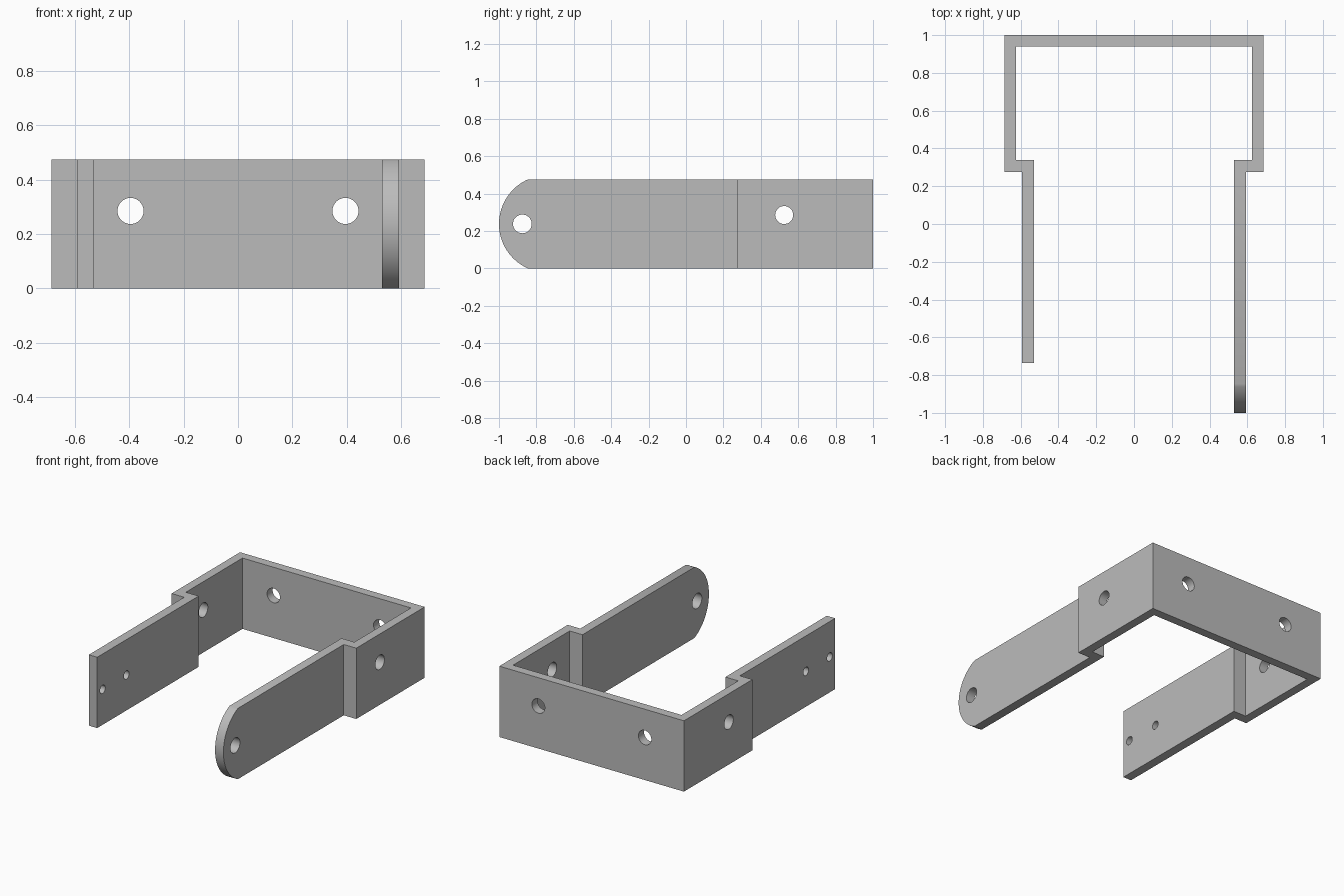
import bpy, bmesh, math
from mathutils import Vector

cube = bpy.data.objects.get("Cube")
if cube:
    bpy.data.objects.remove(cube, do_unlink=True)

HEIGHT = 0.475
MID = HEIGHT / 2

grey = bpy.data.materials.new("plain grey")
grey.use_nodes = True
colour = (0.5, 0.5, 0.5, 1)
grey.diffuse_color = colour
grey.node_tree.nodes["Principled BSDF"].inputs["Base Color"].default_value = colour


def prism(name, points, direction):
    """Extrude a closed planar outline along a direction."""
    bm = bmesh.new()
    face = bm.faces.new([bm.verts.new(p) for p in points])
    ext = bmesh.ops.extrude_face_region(bm, geom=[face])
    verts = [v for v in ext["geom"] if isinstance(v, bmesh.types.BMVert)]
    bmesh.ops.translate(bm, verts=verts, vec=Vector(direction))
    bmesh.ops.recalc_face_normals(bm, faces=bm.faces)
    mesh = bpy.data.meshes.new(name)
    bm.to_mesh(mesh)
    bm.free()
    obj = bpy.data.objects.new(name, mesh)
    obj.data.materials.append(grey)
    bpy.context.collection.objects.link(obj)
    return obj


def cut(target, cutter):
    """Subtract a cutter from the target and discard it."""
    cutter.hide_render = True
    bpy.context.view_layer.objects.active = target
    mod = target.modifiers.new("cut", "BOOLEAN")
    mod.operation = "DIFFERENCE"
    mod.solver = "EXACT"
    mod.object = cutter
    bpy.ops.object.modifier_apply(modifier=mod.name)
    bpy.data.objects.remove(cutter, do_unlink=True)


def drill(target, x, y, z, radius, axis):
    """Round hole through one wall, along x or y."""
    rot = (0, math.pi / 2, 0) if axis == "x" else (math.pi / 2, 0, 0)
    bpy.ops.mesh.primitive_cylinder_add(vertices=48, radius=radius, depth=0.2,
                                        location=(x, y, z), rotation=rot)
    cutter = bpy.context.object
    cutter.data.materials.append(grey)
    cut(target, cutter)


# Stepped U-shaped strip: half outline from outer back corner to inner back corner
def half(side, tip):
    pts = [(0.685, 1), (0.685, 0.275), (0.592, 0.275), (0.592, tip),
           (0.53, tip), (0.53, 0.34), (0.625, 0.34), (0.625, 0.94)]
    return [(side * x, y, 0) for x, y in pts]


outline = half(1, -1) + half(-1, -0.735)[::-1]
bracket = prism("bracket", outline, (0, 0, HEIGHT))

# Rounded tip of the long arm
radius, centre = 0.26, -0.74
spread = math.asin(MID / radius)
arc = []
for i in range(33):
    a = spread * (i / 16 - 1)
    arc.append((0.4, centre - radius * math.cos(a), MID + radius * math.sin(a)))
root = arc[0][1]
corners = [(0.4, root, 0.6), (0.4, -1.2, 0.6), (0.4, -1.2, -0.1), (0.4, root, -0.1)]
cut(bracket, prism("tip_cutter", arc + corners, (0.3, 0, 0)))

# Holes in the back and side walls
for side in (-1, 1):
    drill(bracket, side * 0.395, 0.97, 0.285, 0.048, "y")
    drill(bracket, side * 0.655, 0.525, 0.285, 0.048, "x")

# Pivot hole in the long arm, two small holes in the short arm
drill(bracket, 0.56, -0.875, MID, 0.05, "x")
for y in (-0.677, -0.425):
    drill(bracket, -0.56, y, MID, 0.028, "x")

bpy.ops.object.select_all(action="DESELECT")
bracket.select_set(True)
bpy.context.view_layer.objects.active = bracket
bpy.ops.object.shade_smooth_by_angle(angle=math.radians(30))
